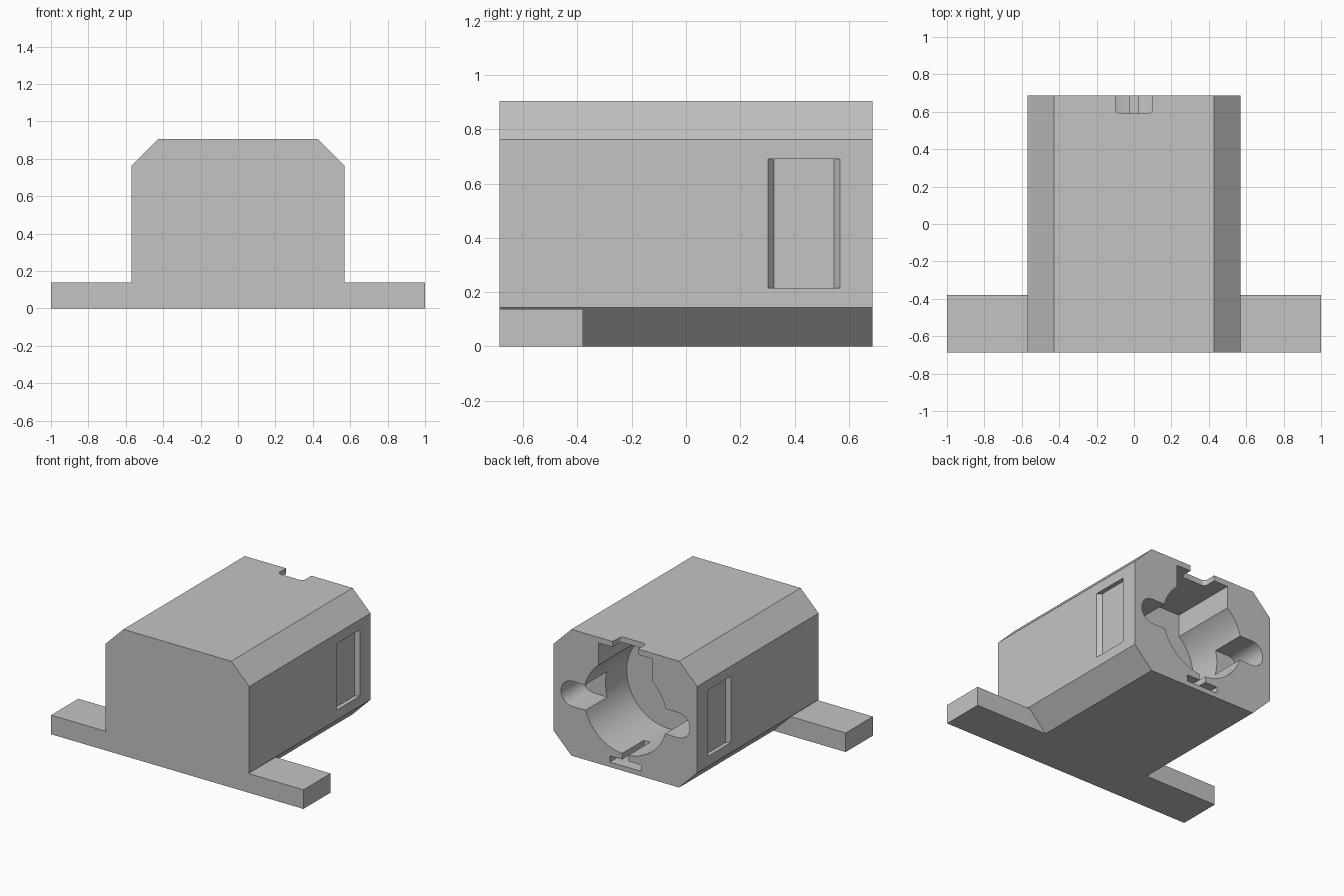
import bpy, bmesh
from math import cos, sin, pi

cube = bpy.data.objects.get("Cube")
if cube:
    bpy.data.objects.remove(cube, do_unlink=True)

grey = bpy.data.materials.new("light grey plastic")
grey.use_nodes = True
colour = (0.55, 0.55, 0.55, 1)
grey.diffuse_color = colour
grey.node_tree.nodes["Principled BSDF"].inputs["Base Color"].default_value = colour

FRONT, BACK = -0.687, 0.687
HALF_W, HEIGHT, CHAMFER = 0.57, 0.905, 0.143
MID_Z = HEIGHT / 2
OUT = BACK + 0.1


def prism(name, profile, axis, lo, hi):
    """Extrude a closed 2D profile along y (profile is x,z) or z (profile is x,y)."""
    bm = bmesh.new()
    place = (lambda u, v: (u, lo, v)) if axis == "y" else (lambda u, v: (u, v, lo))
    shift = (0, hi - lo, 0) if axis == "y" else (0, 0, hi - lo)
    face = bm.faces.new([bm.verts.new(place(u, v)) for u, v in profile])
    grown = bmesh.ops.extrude_face_region(bm, geom=[face], use_keep_orig=True)["geom"]
    bmesh.ops.translate(bm, vec=shift, verts=[g for g in grown if isinstance(g, bmesh.types.BMVert)])
    bmesh.ops.recalc_face_normals(bm, faces=bm.faces)
    mesh = bpy.data.meshes.new(name)
    bm.to_mesh(mesh)
    bm.free()
    mesh.materials.append(grey)
    obj = bpy.data.objects.new(name, mesh)
    bpy.context.collection.objects.link(obj)
    return obj


def arc(cx, cy, r, start, end, steps):
    angles = [start + (end - start) * i / steps for i in range(steps + 1)]
    return [(cx + r * cos(a), cy + r * sin(a)) for a in angles]


def rect(half, low, high):
    return [(-half, low), (half, low), (half, high), (-half, high)]


def activate(obj):
    bpy.ops.object.select_all(action="DESELECT")
    obj.select_set(True)
    bpy.context.view_layer.objects.active = obj


def cut(target, cutter):
    cutter.hide_render = True
    mod = target.modifiers.new("cut", "BOOLEAN")
    mod.operation, mod.solver, mod.object = "DIFFERENCE", "EXACT", cutter
    activate(target)
    bpy.ops.object.modifier_apply(modifier=mod.name)
    bpy.data.objects.remove(cutter, do_unlink=True)


# Octagonal housing
inner_w = HALF_W - CHAMFER
right_side = [(inner_w, 0), (HALF_W, CHAMFER), (HALF_W, HEIGHT - CHAMFER), (inner_w, HEIGHT)]
housing = prism("housing", right_side + [(-x, z) for x, z in reversed(right_side)], "y", FRONT, BACK)

# Round bore with a flat-topped channel above it
BORE_END = 0.2
cut(housing, prism("bore", arc(0, MID_Z, 0.33, 0, 2 * pi, 64)[:-1], "y", BORE_END, OUT))
cut(housing, prism("upper_channel", rect(0.212, MID_Z, 0.865), "y", BORE_END, OUT))

# Rounded lobes either side of the bore
lobe = arc(0.42, 0.445, 0.09, -pi / 2, pi / 2, 16) + arc(-0.42, 0.445, 0.09, pi / 2, 1.5 * pi, 16)
cut(housing, prism("side_lobes", lobe, "y", 0.44, OUT))

# T-shaped key slot below the bore
cut(housing, prism("key_slot", rect(0.123, 0.035, 0.08), "y", 0.44, OUT))
cut(housing, prism("key_stem", rect(0.025, 0.06, 0.2), "y", 0.44, OUT))

# Round-cornered notch through the top wall
corner = 0.025
notch = [(0.1, OUT), (-0.1, OUT)]
notch += arc(-0.1 + corner, 0.592 + corner, corner, pi, 1.5 * pi, 6)
notch += arc(0.1 - corner, 0.592 + corner, corner, 1.5 * pi, 2 * pi, 6)
cut(housing, prism("top_notch", notch, "z", 0.8, 1))

# Shallow side recesses with sloped ends, and the mounting tabs
floor_x = HALF_W - 0.03
recess = [(0.6, 0.302), (HALF_W, 0.302), (floor_x, 0.325),
          (floor_x, 0.545), (HALF_W, 0.567), (0.6, 0.567)]
TAB_H = 0.137
tab = [(inner_w, 0), (1, 0), (1, TAB_H), (inner_w + TAB_H, TAB_H)]
for side, s in (("left", 1), ("right", -1)):
    cut(housing, prism("recess", [(s * x, y) for x, y in recess], "z", 0.215, 0.69))
    prism(side + "_mounting_tab", [(s * x, z) for x, z in tab], "y", FRONT, -0.38)

# Smooth the bore and rounded corners, keeping hard edges crisp
activate(housing)
bpy.ops.object.shade_smooth_by_angle(angle=pi / 6)
